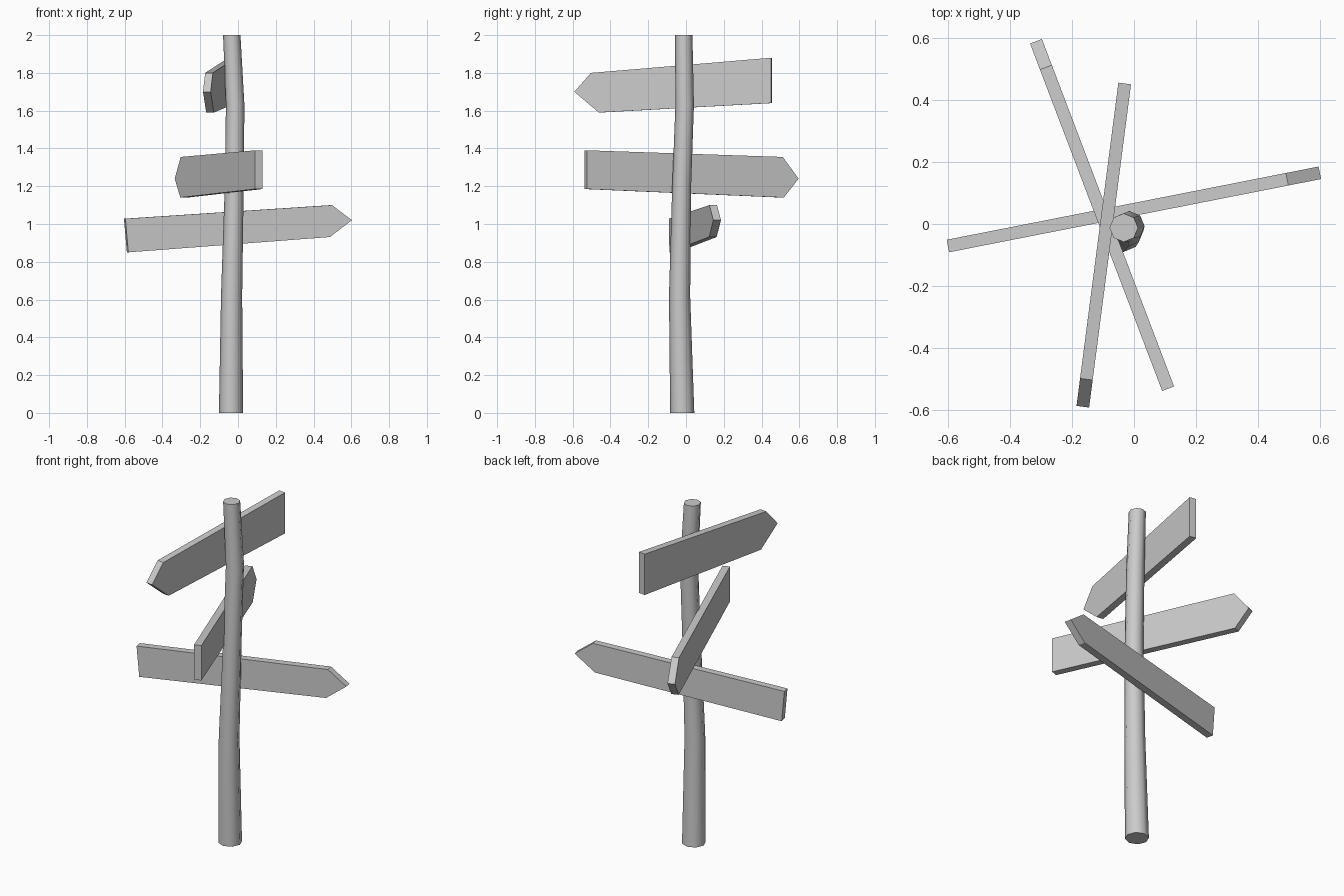
import bpy, bmesh, math
from mathutils import Vector

cube = bpy.data.objects.get("Cube")
if cube:
    bpy.data.objects.remove(cube, do_unlink=True)

grey = bpy.data.materials.new("plain grey")
grey.use_nodes = True
colour = (0.6, 0.6, 0.6, 1)
grey.diffuse_color = colour
grey.node_tree.nodes["Principled BSDF"].inputs["Base Color"].default_value = colour


def finish(bm, name):
    bmesh.ops.recalc_face_normals(bm, faces=bm.faces)
    mesh = bpy.data.meshes.new(name)
    bm.to_mesh(mesh)
    bm.free()
    mesh.materials.append(grey)
    obj = bpy.data.objects.new(name, mesh)
    bpy.context.collection.objects.link(obj)
    return obj


def build_post(name, rings, sides=8):
    """Loft an octagonal trunk through rings of (x, y, z, radius)."""
    bm = bmesh.new()
    loops = []
    for x, y, z, r in rings:
        angles = [math.tau * i / sides for i in range(sides)]
        loops.append([bm.verts.new((x + r * math.cos(a), y + r * math.sin(a), z))
                      for a in angles])
    for low, high in zip(loops, loops[1:]):
        for i in range(sides):
            j = (i + 1) % sides
            bm.faces.new((low[i], low[j], high[j], high[i]))
    bm.faces.new(loops[0])
    bm.faces.new(loops[-1])
    return finish(bm, name)


def build_board(name, tail, tip, outline, thickness=0.041):
    """Upright arrow board; outline is (fraction from tail to tip, height)."""
    tail, tip = Vector((*tail, 0)), Vector((*tip, 0))
    along = (tip - tail).normalized()
    half = Vector((-along.y, along.x, 0)) * thickness / 2
    bm = bmesh.new()
    sides = [[bm.verts.new(tail.lerp(tip, t) + Vector((0, 0, z)) + half * s)
              for t, z in outline] for s in (-1, 1)]
    for loop in sides:
        bm.faces.new(loop)
    n = len(outline)
    for i in range(n):
        j = (i + 1) % n
        bm.faces.new((sides[0][i], sides[0][j], sides[1][j], sides[1][i]))
    return finish(bm, name)


# Slightly bent, tapering post
post = build_post("post", [
    (-0.037, -0.02, 0, 0.064),
    (-0.034, -0.034, 0.62, 0.056),
    (-0.020, -0.023, 1.2, 0.050),
    (-0.015, -0.007, 1.63, 0.049),
    (-0.033, -0.012, 2, 0.046),
])
bpy.context.view_layer.objects.active = post
post.select_set(True)
bpy.ops.object.shade_smooth_by_angle(angle=math.radians(50))
post.select_set(False)

# Arrow boards: tail top, shoulder top, point, shoulder bottom, tail bottom
build_board("upper_board", (-0.03, 0.453), (-0.165, -0.589),
            [(0, 1.88), (0.915, 1.80), (1, 1.70), (0.875, 1.59), (0, 1.64)])
build_board("middle_board", (0.11, -0.531), (-0.316, 0.589),
            [(0, 1.39), (0.925, 1.355), (1, 1.24), (0.93, 1.14), (0, 1.185)])
build_board("lower_board", (-0.6, -0.071), (0.599, 0.165),
            [(0, 1.028), (0.912, 1.10), (1, 1.02), (0.903, 0.931), (0.013, 0.85)])
